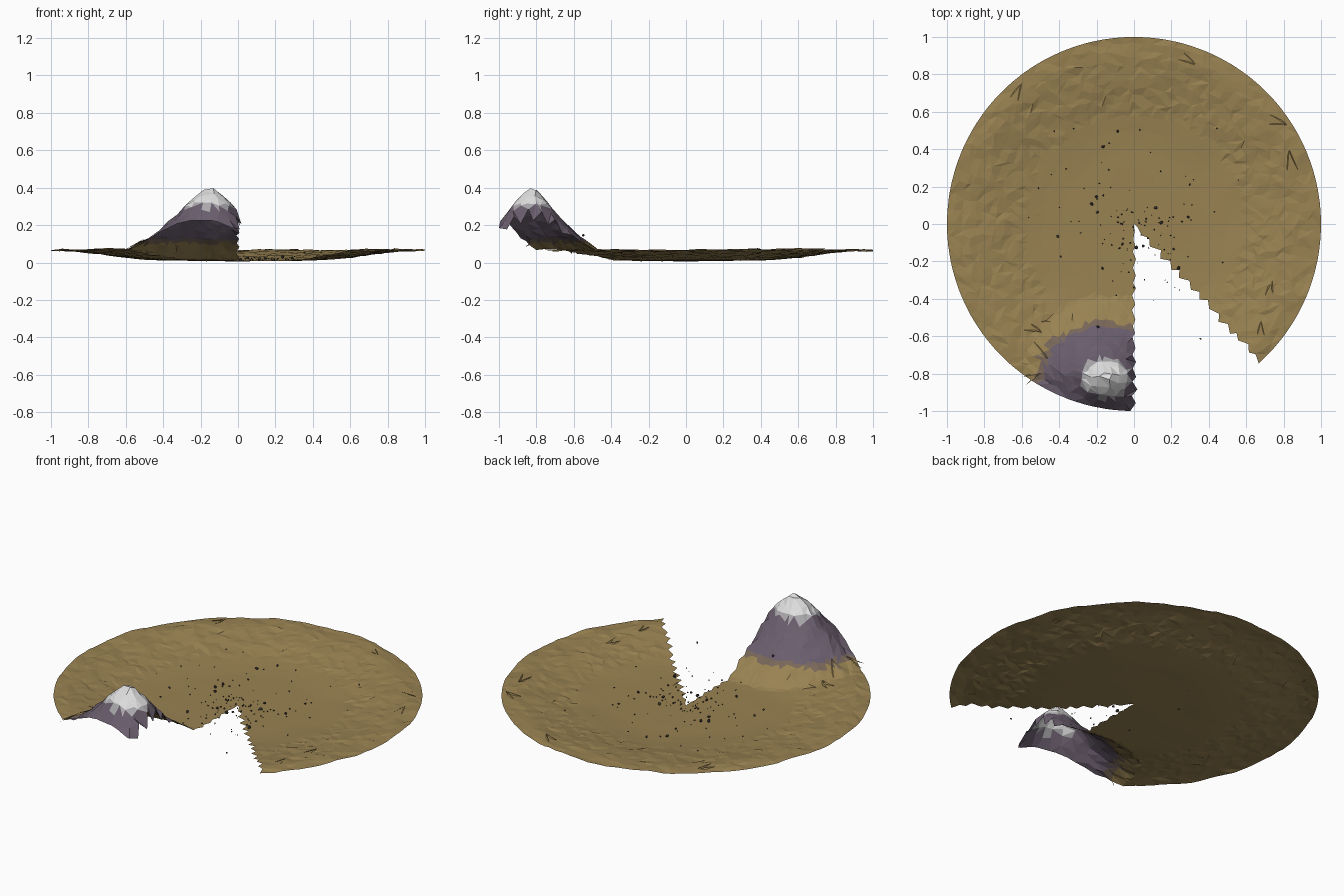
import bpy, bmesh, math, random
from mathutils import Vector, Matrix, noise

random.seed(7)
cube = bpy.data.objects.get("Cube")
if cube:
    bpy.data.objects.remove(cube, do_unlink=True)


def material(name, rgb):
    m = bpy.data.materials.new(name)
    m.use_nodes = True
    col = (*rgb, 1)
    m.diffuse_color = col
    bsdf = m.node_tree.nodes["Principled BSDF"]
    bsdf.inputs["Base Color"].default_value = col
    bsdf.inputs["Roughness"].default_value = 0.9
    return m


DIRT = material("dry_dirt", (0.32, 0.225, 0.085))
FOOT = material("foothill_brown", (0.19, 0.135, 0.10))
ROCK = material("purple_rock", (0.145, 0.112, 0.155))
SLUSH = material("grey_snow", (0.40, 0.39, 0.41))
SNOW = material("white_snow", (0.74, 0.74, 0.74))
RUBBLE = material("dark_rubble", (0.07, 0.06, 0.055))


def make_object(name, bm, mats):
    me = bpy.data.meshes.new(name)
    bm.to_mesh(me)
    bm.free()
    for m in mats:
        me.materials.append(m)
    ob = bpy.data.objects.new(name, me)
    bpy.context.collection.objects.link(ob)
    return ob


def lerp_table(table, t):
    for (a, va), (b, vb) in zip(table, table[1:]):
        if t <= b:
            return va + (vb - va) * (t - a) / (b - a)
    return table[-1][1]


# Height of the dish and of the mountain
DISH = [(0, .006), (.4, .011), (.5, .016), (.6, .026), (.8, .055), (.9, .068), (1, .065)]
HILL = [(0, .412), (.05, .38), (.1, .335), (.15, .28), (.2, .23), (.25, .19),
        (.3, .15), (.35, .12), (.42, .085), (.5, .035), (.56, 0)]
PEAK = Vector((-.15, -.825))


def height(x, y):
    r = math.hypot(x, y)
    n = noise.noise(Vector((x * 5, y * 5, 0)))
    dish = lerp_table(DISH, r) + .014 * n * min(1, r) ** 2
    d = math.hypot(x - PEAK.x, (y - PEAK.y) * 1.25)
    hill = lerp_table(HILL, d)
    if hill > .03 and d > .02:
        hill += .014 * noise.noise(Vector((x * 12, y * 12, 3))) * min(1, d * 8)
    return max(dish, hill, 0)


# Land: a broken disc, with a wedge missing and ragged broken edges
SECTORS, RINGS = 104, 26
START, END = math.radians(-47.5), math.radians(270)
step = (END - START) / SECTORS
bm = bmesh.new()
centre = bm.verts.new((0, 0, .006))
rows = []
for i in range(1, RINGS + 1):
    row = []
    for j in range(SECTORS + 1):
        r, a = i / RINGS, START + j * step
        edge = j in (0, SECTORS)
        if edge:
            big = .022 if j == 0 else (.02 if r > .8 else .012)
            a += (big * (1 if i % 2 else -1) * random.uniform(.4, 1)) / max(r, .15)
        else:
            a += random.uniform(-.3, .3) * step
        if i < RINGS:
            r += random.uniform(-.3, .3) / RINGS
        x, y = r * math.cos(a), r * math.sin(a)
        z = height(x, y)
        if not edge and r > .6:
            z += random.uniform(-.004, .004)
        # Torn flaps hang down from the cliff
        if j == SECTORS and r > .6 and i % 2:
            z -= .05 * max(0, z - .08) / .2
        row.append(bm.verts.new((x, y, z)))
    rows.append(row)
for j in range(SECTORS):
    bm.faces.new((centre, rows[0][j], rows[0][j + 1]))
    for low, high in zip(rows, rows[1:]):
        a, b, c, d = low[j], high[j], high[j + 1], low[j + 1]
        if random.random() < .5:
            bm.faces.new((a, b, c))
            bm.faces.new((a, c, d))
        else:
            bm.faces.new((a, b, d))
            bm.faces.new((b, c, d))

# Cut wavy colour bands into the mountain by height
LEVELS = (.104, .124, .288, .31)
for level in LEVELS:
    bmesh.ops.bisect_plane(bm, geom=bm.verts[:] + bm.edges[:] + bm.faces[:],
                           plane_co=(0, 0, level),
                           plane_no=Vector((random.uniform(-.06, .06), .03, 1)).normalized())
bmesh.ops.triangulate(bm, faces=[f for f in bm.faces if len(f.verts) > 3])
for f in bm.faces:
    c = f.calc_center_median()
    wave = .012 * noise.noise(Vector((c.x * 16, c.y * 16, 8)))
    f.material_index = sum(c.z + wave > level for level in LEVELS)
make_object("land_sheet", bm, [DIRT, FOOT, ROCK, SLUSH, SNOW])

# Torn slivers standing on the land near the rim
bm = bmesh.new()
for x, y, ang, length in ((-.49, -.58, -35, .1), (-.46, -.72, -50, .12), (-.6, .75, 50, .1),
                          (.33, .85, -45, .1), (.82, .53, -30, .11), (.83, .4, 85, .12),
                          (.74, -.3, 65, .1), (.68, -.52, 75, .08), (-.5, -.8, 10, .1)):
    for turn in (0, 28):
        t = math.radians(ang + turn)
        tip = Vector((x, y, height(x, y) + .008))
        tail = tip - Vector((math.cos(t), math.sin(t), 0)) * length
        tail.z = height(tail.x, tail.y) + .004
        side = Vector((-math.sin(t), math.cos(t), -1)) * .008
        bm.faces.new([bm.verts.new(p) for p in (tip, tail, tail.lerp(tip, .6) + side)])
make_object("torn_slivers", bm, [DIRT])

# Rubble thrown around the broken centre
bm = bmesh.new()
for k in range(130):
    spread = .09 if k < 50 else .27
    x, y = random.gauss(.02, spread), random.gauss(0, spread)
    if math.hypot(x, y) > .85:
        continue
    size = random.uniform(.002, .0055) if k % 9 else random.uniform(.007, .012)
    z = height(x, y) + size * .6 + random.uniform(0, .015)
    shape = Matrix.Diagonal((size * random.uniform(.7, 1.4), size, size * .8, 1))
    spin = Matrix.Rotation(random.uniform(0, math.tau), 4, Vector((1, random.random(), 1)))
    bmesh.ops.create_icosphere(bm, subdivisions=1, radius=1,
                               matrix=Matrix.Translation((x, y, z)) @ spin @ shape)
make_object("rubble", bm, [RUBBLE])
